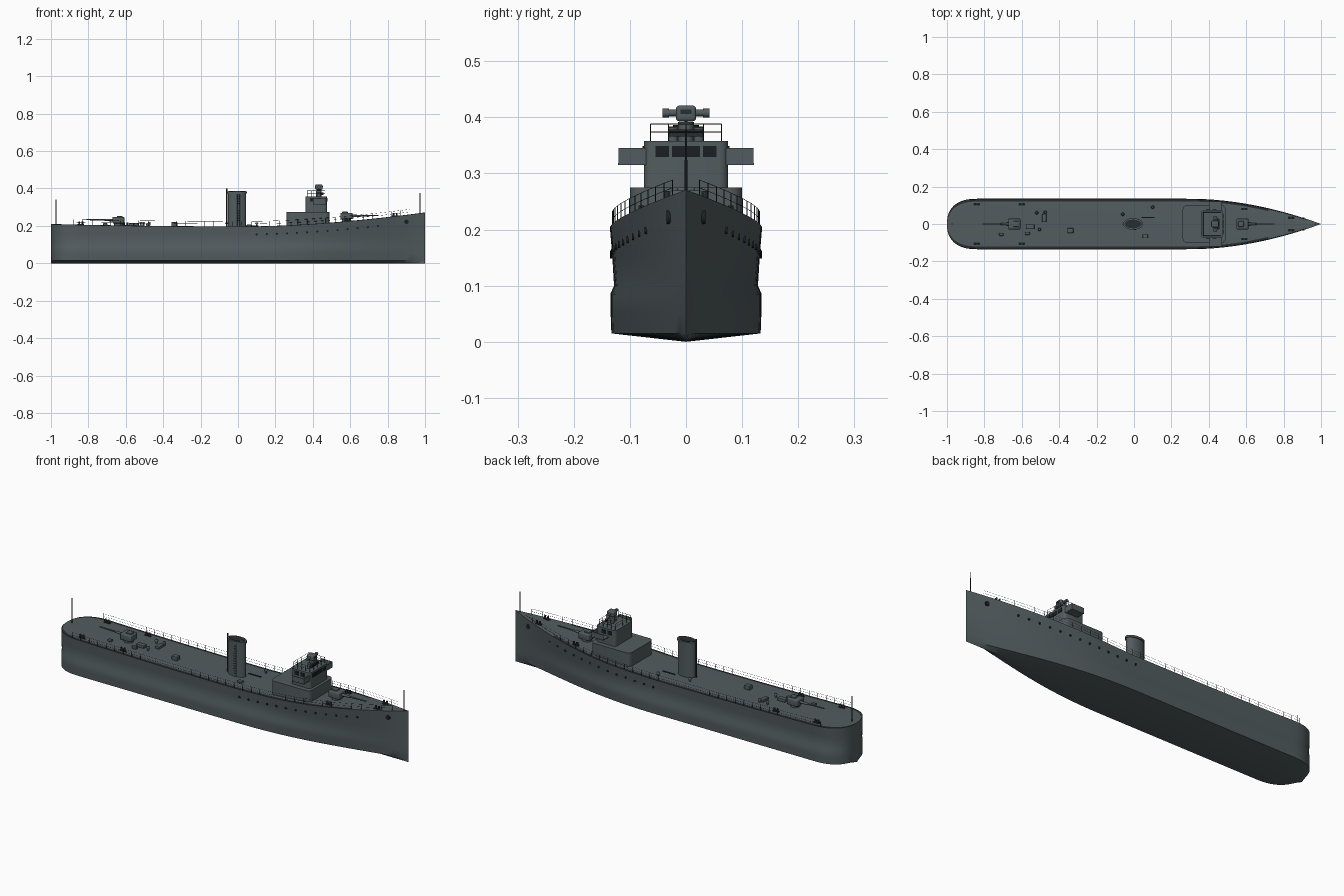
import bpy, bmesh, math
from mathutils import Vector, Matrix

if "Cube" in bpy.data.objects:
    bpy.data.objects.remove(bpy.data.objects["Cube"])


def material(name, rgb):
    m = bpy.data.materials.new(name)
    m.use_nodes = True
    m.diffuse_color = (*rgb, 1)
    m.node_tree.nodes["Principled BSDF"].inputs["Base Color"].default_value = (*rgb, 1)
    return m


GREY = material("hull grey", (0.085, 0.108, 0.115))
DARK = material("dark steel", (0.022, 0.026, 0.028))
GLASS = material("window black", (0.012, 0.014, 0.016))


def finish(name, bm, mats, angle=35):
    bmesh.ops.recalc_face_normals(bm, faces=bm.faces)
    me = bpy.data.meshes.new(name)
    bm.to_mesh(me)
    bm.free()
    for m in mats:
        me.materials.append(m)
    ob = bpy.data.objects.new(name, me)
    bpy.context.collection.objects.link(ob)
    bpy.ops.object.select_all(action="DESELECT")
    ob.select_set(True)
    bpy.context.view_layer.objects.active = ob
    bpy.ops.object.shade_smooth_by_angle(angle=math.radians(angle))
    return ob


def box(bm, centre, size, bevel=0, upright_only=True):
    tmp = bmesh.new()
    bmesh.ops.create_cube(tmp, size=1, matrix=Matrix.Translation(centre) @ Matrix.Diagonal((*size, 1)))
    if bevel:
        edges = [e for e in tmp.edges if not upright_only or abs(e.verts[0].co.z - e.verts[1].co.z) > 1e-5]
        bmesh.ops.bevel(tmp, geom=edges, offset=bevel, segments=4, affect="EDGES", profile=0.5)
    me = bpy.data.meshes.new("temporary")
    tmp.to_mesh(me)
    tmp.free()
    bm.from_mesh(me)
    bpy.data.meshes.remove(me)


def rod(bm, p, q, r, r2=None, sides=8):
    p, q = Vector(p), Vector(q)
    d = q - p
    mat = Matrix.Translation((p + q) / 2) @ d.to_track_quat("Z", "Y").to_matrix().to_4x4()
    bmesh.ops.create_cone(bm, cap_ends=True, segments=sides, radius1=r,
                          radius2=r if r2 is None else r2, depth=d.length, matrix=mat)


# Hull lines: half widths at the deck and at the bottom, deck height
def stern(x):
    return (1 - min(1, max(0, (-0.84 - x) / 0.16)) ** 2.4) ** (1 / 2.4)


def deck_w(x):
    return 0.135 * stern(x) * (1 - max(0, (x - 0.3) / 0.7) ** 1.9)


def bottom_w(x):
    return 0.135 * stern(x) * max(0, 1 - max(0, (x - 0.1) / 0.9) ** 2) ** 1.4


def deck_z(x):
    return 0.196 + (0.075 * ((x - 0.05) / 0.95) ** 1.7 if x > 0.05 else 0.013 * ((x - 0.05) / 1.05) ** 2)


def side(x, z):
    t = min(1, z / deck_z(x))
    return bottom_w(x) + (deck_w(x) - bottom_w(x)) * t


def section(x):
    zd = deck_z(x)
    pts = [(0, 0)]
    for z, f in ((0.015, 0.985), (0.05, 0.995), (0.085, 1), (0.1, 0.95), (0.155, 0.975), (zd, 1)):
        pts.append((side(x, z) * f, z))
    return pts + [(max(0, deck_w(x) - 0.015), zd + 0.0005), (0, zd + 0.001)]


# Hull and deck, lofted from stern to stem
stations = [-1 + 0.16 * (1 - math.cos(i * math.pi / 28)) for i in range(14)]
stations += [-0.84 + 1.84 * i / 46 for i in range(47)]
bm = bmesh.new()
for s in (1, -1):
    rows = [[bm.verts.new((x, s * y, z)) for y, z in section(x)] for x in stations]
    for i, (a, b) in enumerate(zip(rows, rows[1:])):
        for j in range(len(a) - 1):
            f = bm.faces.new((a[j], b[j], b[j + 1], a[j + 1]))
            if j == 6 and stations[i] < 0.72:
                f.material_index = 1
bmesh.ops.remove_doubles(bm, verts=bm.verts, dist=0.00005)
bmesh.ops.dissolve_degenerate(bm, edges=bm.edges, dist=0.00005)
finish("hull", bm, [GREY, DARK], 40)

# Portholes and anchor openings
bm = bmesh.new()
spots = [(0.1 + 0.054 * i, deck_z(0.1 + 0.054 * i) - 0.042, 0.006) for i in range(13)] + [(0.9, 0.222, 0.012)]
for s in (1, -1):
    for x, z, r in spots:
        y = side(x, z) * (0.98 if x < 0.8 else 1)
        rod(bm, (x, s * (y - 0.004), z), (x, s * (y + 0.003), z), r, sides=12)
finish("portholes", bm, [GLASS])

# Deck railings on both sides
bm = bmesh.new()
posts = [-0.88 + 0.05 * i for i in range(37)]
for s in (1, -1):
    line = [Vector((x, s * (deck_w(x) - 0.004), deck_z(x))) for x in posts]
    for p in line:
        rod(bm, p, p + Vector((0, 0, 0.028)), 0.0009, sides=4)
    for p, q in zip(line, line[1:]):
        for h in (0.014, 0.028):
            rod(bm, p + Vector((0, 0, h)), q + Vector((0, 0, h)), 0.0005, sides=4)
finish("deck_railings", bm, [DARK])

# Deckhouse, bridge and bridge wings
bm = bmesh.new()
box(bm, (0.375, 0, 0.235), (0.23, 0.2, 0.08), 0.022)
finish("deckhouse", bm, [GREY])
bm = bmesh.new()
box(bm, (0.418, 0, 0.316), (0.115, 0.15, 0.084), 0.015)
finish("bridge", bm, [GREY])
bm = bmesh.new()
for s in (1, -1):
    box(bm, (0.435, s * 0.095, 0.317), (0.07, 0.052, 0.004))
    box(bm, (0.469, s * 0.095, 0.331), (0.003, 0.048, 0.028))
    box(bm, (0.435, s * 0.119, 0.331), (0.07, 0.003, 0.028))
finish("bridge_wings", bm, [GREY])

# Bridge windows
bm = bmesh.new()
for y, w in ((0, 0.05), (0.042, 0.024), (-0.042, 0.024)):
    box(bm, (0.4755, y, 0.339), (0.004, w, 0.02))
for s in (1, -1):
    for x in (0.395, 0.43):
        box(bm, (x, s * 0.0755, 0.339), (0.022, 0.004, 0.02))
finish("bridge_windows", bm, [GLASS])

# Railing around the bridge roof
bm = bmesh.new()
corners = [(0.37, -0.063), (0.465, -0.063), (0.465, 0.063), (0.37, 0.063)]
for (ax, ay), (bx, by) in zip(corners, corners[1:] + corners[:1]):
    for h in (0.374, 0.388):
        rod(bm, (ax, ay, h), (bx, by, h), 0.0008, sides=4)
    for k in range(4):
        x, y = ax + (bx - ax) * k / 4, ay + (by - ay) * k / 4
        rod(bm, (x, y, 0.357), (x, y, 0.388), 0.001, sides=4)
finish("bridge_railing", bm, [DARK])

# Rangefinder on the bridge roof
bm = bmesh.new()
rod(bm, (0.433, 0, 0.355), (0.433, 0, 0.392), 0.014, sides=20)
box(bm, (0.433, 0, 0.407), (0.04, 0.036, 0.028), 0.006, False)
rod(bm, (0.433, -0.036, 0.408), (0.433, 0.036, 0.408), 0.006, sides=12)
for s in (1, -1):
    rod(bm, (0.433, s * 0.03, 0.408), (0.433, s * 0.042, 0.408), 0.008, sides=12)
    rod(bm, (0.433, s * 0.023, 0.355), (0.433, s * 0.023, 0.382), 0.009, sides=12)
finish("rangefinder", bm, [GREY])
bm = bmesh.new()
box(bm, (0.453, 0, 0.41), (0.003, 0.02, 0.008))
box(bm, (0.45, 0, 0.372), (0.012, 0.06, 0.012), 0.003)
finish("rangefinder_sights", bm, [DARK])

# Oval funnel with a rim, dark mouth and steam pipe
for name, z0, z1, grow, mat in (("funnel", 0.19, 0.378, 0, GREY), ("funnel_rim", 0.374, 0.384, 0.004, GREY),
                                ("funnel_mouth", 0.38, 0.386, -0.004, DARK)):
    bm = bmesh.new()
    rod(bm, (0, 0, z0), (0, 0, z1), 1, sides=40)
    bmesh.ops.transform(bm, verts=bm.verts, matrix=Matrix.Translation((-0.005, 0, 0))
                        @ Matrix.Diagonal((0.049 + grow, 0.027 + grow, 1, 1)))
    finish(name, bm, [mat])
bm = bmesh.new()
rod(bm, (-0.06, 0, 0.195), (-0.06, 0, 0.4), 0.003)
for k in range(12):
    z = 0.215 + 0.013 * k
    rod(bm, (-0.005, -0.03, z), (0.01, -0.03, z), 0.0009, sides=4)
for x in (-0.005, 0.01):
    rod(bm, (x, -0.03, 0.2), (x, -0.03, 0.37), 0.001, sides=4)
finish("funnel_pipe_and_ladder", bm, [DARK])

# Deck guns
for name, x, d in (("fore_gun", 0.58, 1), ("aft_gun", -0.64, -1)):
    z = deck_z(x)
    bm = bmesh.new()
    rod(bm, (x, 0, z - 0.005), (x, 0, z + 0.014), 0.024, sides=20)
    box(bm, (x, 0, z + 0.029), (0.064, 0.058, 0.034), 0.005, False)
    box(bm, (x - d * 0.008, 0, z + 0.046), (0.03, 0.03, 0.012), 0.003, False)
    rod(bm, (x + d * 0.03, 0, z + 0.029), (x + d * 0.075, 0, z + 0.03), 0.0075, 0.005, 12)
    rod(bm, (x + d * 0.07, 0, z + 0.03), (x + d * 0.17, 0, z + 0.032), 0.004, 0.003, 12)
    finish(name, bm, [GREY])

# Flag staffs
for name, x, top in (("bow_staff", 0.973, 0.375), ("stern_staff", -0.973, 0.342)):
    bm = bmesh.new()
    rod(bm, (x, 0, deck_z(x) - 0.005), (x, 0, top), 0.0025, 0.002)
    finish(name, bm, [DARK])

# Paired mooring bollards
bm = bmesh.new()
for x, y in ((-0.84, 0.105), (-0.6, 0.105), (0.59, 0.08), (0.84, 0.034)):
    for s in (1, -1):
        z = deck_z(x)
        box(bm, (x, s * y, z + 0.002), (0.034, 0.012, 0.004))
        for dx in (-0.009, 0.009):
            rod(bm, (x + dx, s * y, z), (x + dx, s * y, z + 0.018), 0.005, sides=12)
finish("bollards", bm, [DARK])

# Lockers, hatches and vents on the deck
bm = bmesh.new()
for x, y, sx, sy, h in ((-0.555, -0.015, 0.045, 0.025, 0.016), (-0.57, -0.05, 0.026, 0.016, 0.014),
                        (-0.34, -0.035, 0.032, 0.026, 0.022), (0.06, -0.065, 0.028, 0.02, 0.01),
                        (-0.71, -0.055, 0.022, 0.016, 0.012), (-0.48, 0.032, 0.022, 0.045, 0.014)):
    box(bm, (x, y, deck_z(x) + h / 2), (sx, sy, h), 0.003, False)
finish("deck_lockers", bm, [GREY])
bm = bmesh.new()
for x, y in ((-0.52, 0.06), (-0.475, 0.062), (-0.505, -0.03), (-0.06, 0.052), (0.1, 0.09)):
    z = deck_z(x)
    rod(bm, (x, y, z), (x, y, z + 0.02), 0.005, sides=12)
    rod(bm, (x, y, z + 0.014), (x, y, z + 0.022), 0.009, 0.005, 12)
finish("deck_vents", bm, [GREY])
bm = bmesh.new()
rod(bm, (0.04, 0.035, 0.2), (0.11, 0.035, 0.2), 0.003)
finish("stowed_spar", bm, [DARK])
